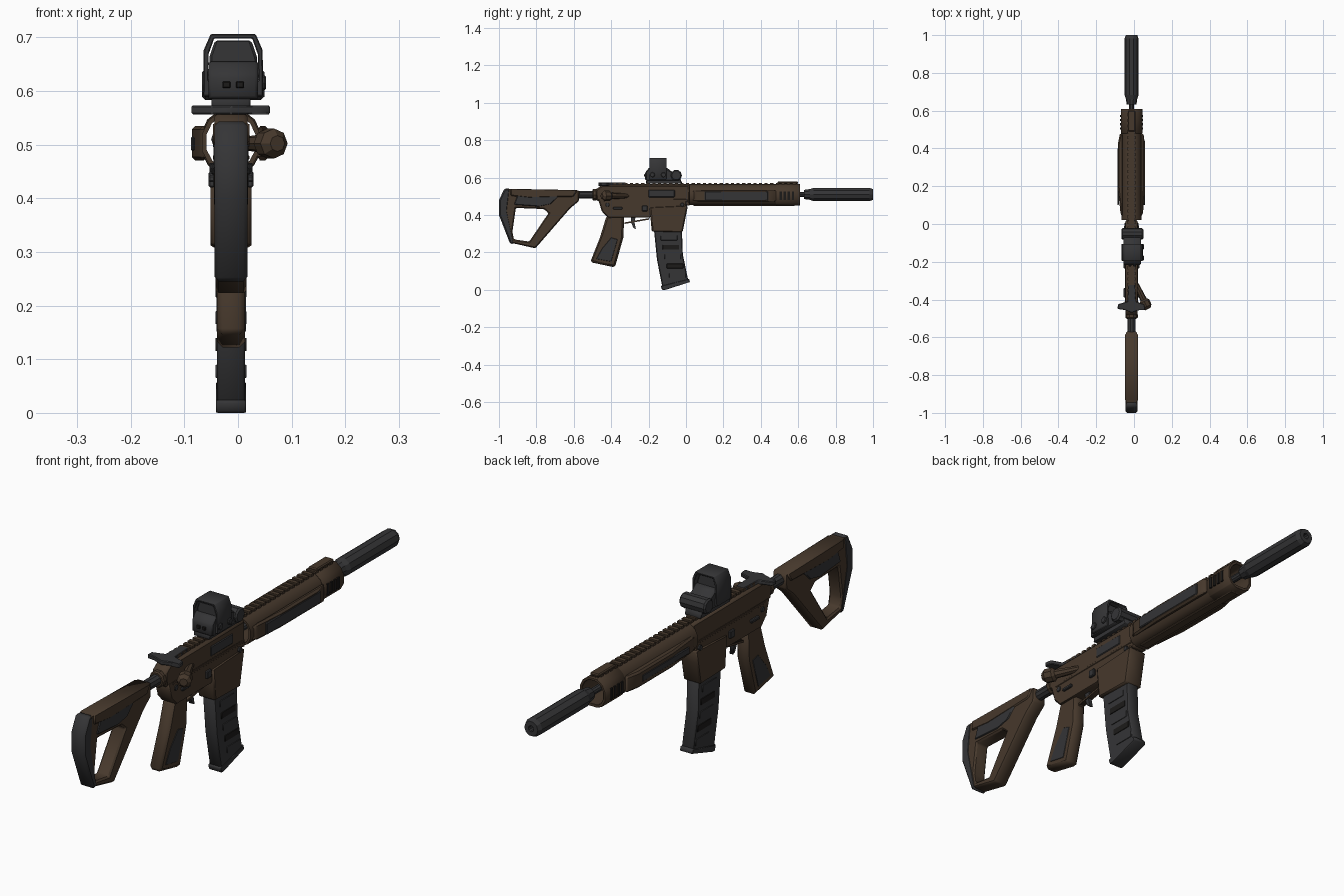
import bpy, bmesh, math
from mathutils import Matrix, Vector

if "Cube" in bpy.data.objects:
    bpy.data.objects.remove(bpy.data.objects["Cube"])

CX = -0.013  # centreline of the rifle body


def material(name, rgb):
    m = bpy.data.materials.new(name)
    m.diffuse_color = (*rgb, 1)
    m.use_nodes = True
    m.node_tree.nodes["Principled BSDF"].inputs["Base Color"].default_value = m.diffuse_color
    return m


BROWN = material("brown_finish", (0.062, 0.04, 0.025))
DARK = material("charcoal", (0.035, 0.035, 0.037))
BLACK = material("black", (0.012, 0.011, 0.01))

# plane axes -> world: profile (a, b) plus extrusion direction
AXES = {
    "x": Matrix(((0, 0, 1), (1, 0, 0), (0, 1, 0))).to_4x4(),   # profile is (y, z)
    "y": Matrix(((1, 0, 0), (0, 0, -1), (0, 1, 0))).to_4x4(),  # profile is (x, z)
    "z": Matrix.Identity(4),                                   # profile is (x, y)
}


def finish(name, bm, mat, bevel=0):
    bmesh.ops.remove_doubles(bm, verts=bm.verts, dist=1e-5)
    bmesh.ops.recalc_face_normals(bm, faces=bm.faces)
    me = bpy.data.meshes.new(name)
    bm.to_mesh(me)
    bm.free()
    me.materials.append(mat)
    ob = bpy.data.objects.new(name, me)
    bpy.context.collection.objects.link(ob)
    if bevel:
        mod = ob.modifiers.new("chamfer", "BEVEL")
        mod.width, mod.segments, mod.limit_method = bevel, 1, "ANGLE"
    return ob


def plate(name, loops, axis, lo, hi, mat, bevel=0):
    """Extrude an outline (extra loops are holes) along an axis from lo to hi."""
    cu = bpy.data.curves.new(name, "CURVE")
    cu.dimensions, cu.fill_mode, cu.extrude = "2D", "BOTH", abs(hi - lo) / 2
    for pts in loops:
        sp = cu.splines.new("POLY")
        sp.points.add(len(pts) - 1)
        for p, (a, b) in zip(sp.points, pts):
            p.co = (a, b, 0, 1)
        sp.use_cyclic_u = True
    tmp = bpy.data.objects.new("tmp", cu)
    bpy.context.collection.objects.link(tmp)
    dg = bpy.context.evaluated_depsgraph_get()
    me = bpy.data.meshes.new_from_object(tmp.evaluated_get(dg))
    bm = bmesh.new()
    bm.from_mesh(me)
    bpy.data.objects.remove(tmp)
    bpy.data.meshes.remove(me)
    shift = Vector([(lo + hi) / 2 if axis == k else 0 for k in "xyz"])
    bm.transform(Matrix.Translation(shift) @ AXES[axis])
    return finish(name, bm, mat, bevel)


def side(name, loops, half, mat, bevel=0):
    return plate(name, loops, "x", CX - half, CX + half, mat, bevel)


def boxes(name, items, mat, bevel=0):
    """Several boxes, each given as (x0, x1, y0, y1, z0, z1), in one object."""
    bm = bmesh.new()
    for x0, x1, y0, y1, z0, z1 in items:
        m = Matrix.Translation(((x0 + x1) / 2, (y0 + y1) / 2, (z0 + z1) / 2))
        bmesh.ops.create_cube(bm, size=1, matrix=m @ Matrix.Diagonal((x1 - x0, y1 - y0, z1 - z0, 1)))
    return finish(name, bm, mat, bevel)


def lathe(name, pts, start, direction, sides, mat):
    """Spin (distance, radius) points round a line."""
    bm = bmesh.new()
    vs = [bm.verts.new((r, 0, d)) for d, r in pts]
    es = [bm.edges.new(p) for p in zip(vs, vs[1:])]
    bmesh.ops.spin(bm, geom=vs + es, cent=(0, 0, 0), axis=(0, 0, 1), angle=2 * math.pi, steps=sides)
    rot = Vector(direction).to_track_quat("Z", "Y").to_matrix().to_4x4()
    bm.transform(Matrix.Translation(start) @ rot)
    return finish(name, bm, mat)


def rod(name, start, direction, length, r, sides, mat):
    c = min(r * 0.2, length * 0.2)
    return lathe(name, [(0, 0), (0, r - c), (c, r), (length - c, r), (length, r - c), (length, 0)],
                 start, direction, sides, mat)


def mirrored(half):
    """Closed (x, z) section from its right half."""
    return [(CX + x, z) for x, z in half] + [(CX - x, z) for x, z in reversed(half)]


FWD = (0, 1, 0)

# suppressor and barrel
lathe("suppressor", [(0, 0), (0, .026), (.03, .03), (.05, .037), (.35, .037), (.368, .03),
                     (.368, .012), (.32, .012), (.32, 0)], (CX, .632, .51), FWD, 10, DARK)
rod("barrel", (CX, 0, .51), FWD, .66, .014, 10, DARK)

# handguard tube
outer = [(.02, .562), (.042, .545), (.054, .52), (.054, .488), (.04, .462), (.02, .453)]
inner = [(x * .85, .508 + (z - .508) * .85) for x, z in outer]
plate("handguard", [mirrored(outer), mirrored(inner)], "y", .02, .6, BROWN)
plate("handguard_front_collar", [mirrored([(x * 1.05, .508 + (z - .508) * 1.05) for x, z in outer]),
      mirrored(inner)], "y", .48, .61, BROWN, .004)
plate("handguard_side_cover_left", [[(-.06, .03), (-.072, .06), (-.086, .2), (-.086, .42), (-.074, .48), (-.06, .48)]],
      "z", .47, .535, BROWN, .012)
plate("handguard_side_cover_right", [[(.035, .03), (.048, .06), (.058, .2), (.058, .42), (.05, .48), (.035, .48)]],
      "z", .47, .535, BROWN, .01)
boxes("handguard_inset_strips", [(-.088, -.08, .1, .4, .488, .515), (.05, .0595, .1, .44, .478, .525)], DARK, .003)
boxes("handguard_slots", [(CX + s * .057 - .003, CX + s * .057 + .003, y, y + .012, .48, .525)
      for s in (-1, 1) for y in (.5, .522, .544, .566)], BLACK)
boxes("handguard_lower_rail", [(CX - .018, CX + .018, .04, .58, .447, .457)], BROWN, .003)

# top rail with teeth
boxes("top_rail", [(CX - .016, CX + .016, -.4, .6, .555, .566)], BROWN)
boxes("top_rail_teeth", [(CX - .021, CX + .021, -.39 + i * .03, -.373 + i * .03, .562, .572)
      for i in range(33)], BROWN)
boxes("front_sight_block", [(CX - .02, CX + .02, .49, .6, .566, .579)], BROWN, .004)

# upper receiver and its controls
side("upper_receiver", [[(-.48, .475), (-.485, .535), (-.45, .56), (.02, .56), (.025, .45), (0, .45), (-.02, .47)]],
     .031, BROWN, .008)
boxes("ejection_port", [(CX + .028, CX + .034, -.2, -.06, .495, .535)], DARK, .003)
boxes("receiver_side_ridge", [(CX - .034, CX + .034, -.44, .01, .47, .482)], BROWN, .003)
lathe("forward_assist", [(0, 0), (0, .012), (.1, .018), (.11, .028), (.14, .028), (.155, .015), (.155, 0)],
      (.008, -.31, .502), (.42, -.9, 0), 8, BROWN)
plate("charging_handle", [[(CX - .018, -.32), (CX + .018, -.32), (CX + .022, -.41), (.055, -.425), (.06, -.455),
      (.03, -.455), (CX, -.47), (-.05, -.455), (-.087, -.45), (-.085, -.425), (CX - .022, -.41)]],
      "z", .556, .573, DARK, .003)

# lower receiver with magazine well
side("lower_receiver", [[(-.47, .485), (-.45, .42), (-.42, .388), (-.19, .388), (-.16, .42), (0, .42), (.005, .485)]],
     .032, BROWN, .005)
side("magazine_well", [[(-.195, .44), (-.183, .312), (-.018, .308), (.0, .4), (.01, .45)]], .038, BROWN, .006)
for s, tag in ((-1, "left"), (1, "right")):
    rod("takedown_pin_" + tag, (CX + s * .03, -.42, .455), (s, 0, 0), .006, .011, 8, DARK)
    rod("pivot_pin_" + tag, (CX + s * .03, -.02, .455), (s, 0, 0), .01, .011, 8, DARK)
    boxes("selector_" + tag, [sorted((CX + s * .03, CX + s * .042)) + [-.39, -.34, .43, .443]], DARK, .003)
    boxes("magazine_release_" + tag, [sorted((CX + s * .03, CX + s * .042)) + [-.235, -.205, .42, .45]], DARK, .003)

# trigger and guard
side("trigger", [[(-.295, .39), (-.27, .39), (-.275, .36), (-.268, .325), (-.28, .33), (-.292, .355)]], .008, DARK)
side("trigger_guard", [[(-.33, .352), (-.2, .375), (-.19, .39), (-.2, .383), (-.33, .36)]], .012, BROWN)

# grip
side("grip", [[(-.425, .395), (-.33, .395), (-.335, .28), (-.38, .12), (-.512, .148), (-.46, .28)]], .026, BROWN, .01)
side("grip_texture", [[(-.4, .28), (-.365, .27), (-.4, .15), (-.48, .165), (-.45, .22)]], .0275, DARK, .002)

# magazine
mag = [(-.172, .33), (-.022, .33), (-.017, .19), (.012, .05), (-.126, .012), (-.155, .16)]
side("magazine", [mag], .026, DARK, .005)
side("magazine_floor_plate", [[(-.135, .022), (-.128, 0), (-.11, 0), (.022, .042), (.016, .06)]], .028, DARK, .004)
for i in range(5):
    t = i * .05
    y = -.135 + t * .16 * (1 + t * 2)
    side("magazine_rib_%d" % i, [[(y, .29 - t), (y + .09, .29 - t), (y + .09, .265 - t), (y, .265 - t)]],
         .0285, BLACK if i % 2 else DARK, .002)

# buffer tube and hinge
rod("buffer_tube", (CX, -.7, .508), FWD, .24, .022, 10, DARK)
rod("buffer_collar", (CX, -.5, .508), FWD, .025, .033, 10, BROWN)

# open frame stock
side("stock_frame", [
    [(-.57, .532), (-.965, .54), (-.985, .48), (-.985, .4), (-.93, .25), (-.805, .222), (-.62, .435), (-.572, .475)],
    [(-.91, .438), (-.76, .432), (-.735, .41), (-.838, .258), (-.92, .27), (-.928, .31)]], .029, BROWN, .006)
side("stock_cheek_rest", [[(-.575, .533), (-.94, .54), (-.94, .5), (-.84, .488), (-.6, .495)]], .034, BROWN, .008)
side("stock_side_panel", [[(-.67, .51), (-.9, .51), (-.92, .455), (-.79, .445), (-.72, .46)]], .0325, DARK, .004)
side("butt_pad", [[(-.94, .543), (-.97, .543), (-1, .48), (-1, .4), (-.94, .245), (-.92, .245), (-.955, .41)]],
     .031, DARK, .008)

# holographic sight
OX = -.009
side("sight_mount", [[(-.215, .568), (-.21, .595), (-.03, .595), (-.02, .568)]], .036, DARK, .004)
plate("sight_body", [[(-.218, .585), (-.218, .63), (-.195, .655), (-.105, .655), (-.08, .635), (-.04, .62), (-.03, .585)]],
      "x", OX - .046, OX + .046, DARK, .006)
rod("sight_battery_tube", (OX - .058, -.052, .612), (1, 0, 0), .116, .03, 10, DARK)


def hood(w, z0, z1):
    return [(OX - w, z0), (OX + w, z0), (OX + w * .98, z1 - .03), (OX + w * .75, z1),
            (OX - w * .75, z1), (OX - w * .98, z1 - .03)]


plate("sight_hood", [hood(.056, .59, .706), hood(.047, .62, .698)], "y", -.195, -.105, DARK, .002)
plate("sight_window", [hood(.045, .63, .694)], "y", -.185, -.12, DARK, .004)
boxes("sight_buttons", [(OX - .02, OX - .005, -.224, -.21, .605, .618), (OX + .005, OX + .02, -.224, -.21, .605, .618)],
      BLACK, .002)
for y in (-.18, -.12):
    rod("sight_adjuster_%d" % (-y * 100), (OX + .044, y, .615), (1, 0, 0), .017, .014, 8, DARK)
